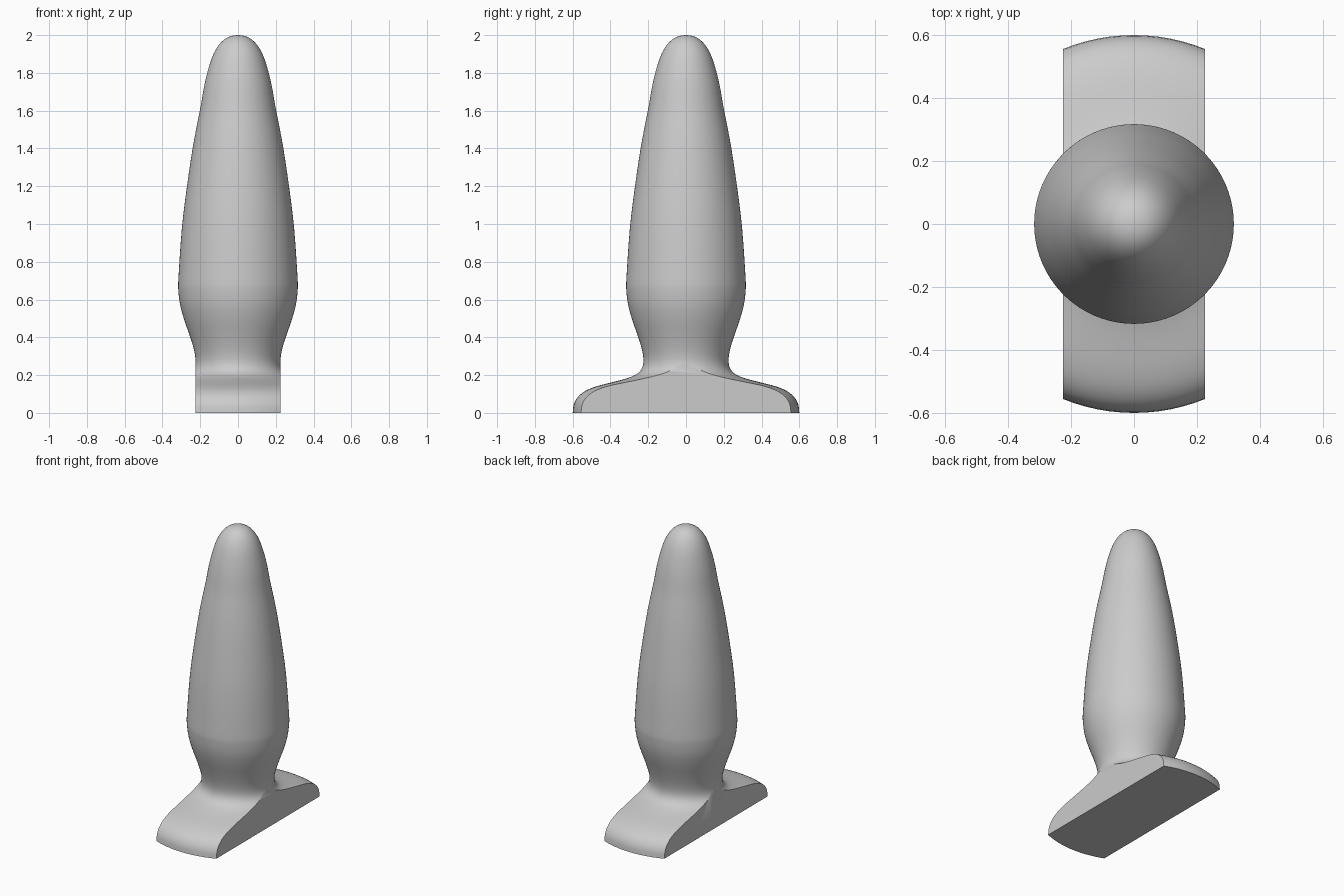
import bpy, bmesh, math
from mathutils import Vector

if "Cube" in bpy.data.objects:
    bpy.data.objects.remove(bpy.data.objects["Cube"], do_unlink=True)

HALF_WIDTH = 0.226   # half width of the trimmed base
NECK_Z = 0.27

# Radius and height pairs from base rim to tip
PROFILE = [(0.6, 0), (0.594, 0.045), (0.572, 0.085), (0.53, 0.118), (0.47, 0.142),
           (0.40, 0.16), (0.33, 0.178), (0.27, 0.2), (0.238, 0.228), (0.225, 0.27),
           (0.232, 0.33), (0.256, 0.41), (0.284, 0.49), (0.306, 0.57), (0.316, 0.65),
           (0.315, 0.72), (0.297, 0.98), (0.27, 1.2), (0.237, 1.42), (0.2, 1.61),
           (0.181, 1.72), (0.16, 1.81), (0.134, 1.89), (0.1, 1.95), (0.055, 1.988), (0, 2)]


def smooth_path(points, steps=3):
    """Catmull-Rom curve through the points."""
    pts = [Vector((r, 0, z)) for r, z in points]
    ext = [2 * pts[0] - pts[1]] + pts + [Vector((-pts[-2].x, 0, pts[-2].z))]
    path = []
    for a, b, c, d in zip(ext, ext[1:], ext[2:], ext[3:]):
        for i in range(steps):
            t = i / steps
            path.append(b + 0.5 * t * (c - a + t * (2 * a - 5 * b + 4 * c - d
                                                   + t * (3 * (b - c) + d - a))))
    return path + [pts[-1]]


# Turned body with a flat underside
bm = bmesh.new()
path = [Vector((0, 0, 0))] + smooth_path(PROFILE)
verts = [bm.verts.new(p) for p in path]
edges = [bm.edges.new(pair) for pair in zip(verts, verts[1:])]
bmesh.ops.spin(bm, geom=verts + edges, cent=(0, 0, 0), axis=(0, 0, 1),
               angle=math.tau, steps=96, use_merge=True)
bmesh.ops.remove_doubles(bm, verts=bm.verts, dist=0.0002)

# Trim both sides of the base and cap the cuts
for side in (1, -1):
    faces = [f for f in bm.faces if f.calc_center_median().z < NECK_Z]
    geom = list({e for f in faces for e in f.edges} | {v for f in faces for v in f.verts}) + faces
    bmesh.ops.bisect_plane(bm, geom=geom, plane_co=(side * HALF_WIDTH, 0, 0),
                           plane_no=(side, 0, 0), clear_outer=True)
    rim = [e for e in bm.edges if e.is_boundary]
    bmesh.ops.holes_fill(bm, edges=rim, sides=0)
bmesh.ops.recalc_face_normals(bm, faces=bm.faces)

mesh = bpy.data.meshes.new("tapered_body")
bm.to_mesh(mesh)
bm.free()
body = bpy.data.objects.new("tapered_body", mesh)
bpy.context.collection.objects.link(body)

# Plain grey material
grey = bpy.data.materials.new("light_grey")
grey.use_nodes = True
colour = (0.6, 0.6, 0.6, 1)
grey.diffuse_color = colour
grey.node_tree.nodes["Principled BSDF"].inputs["Base Color"].default_value = colour
mesh.materials.append(grey)

# Smooth surface with sharp base edges
bpy.ops.object.select_all(action='DESELECT')
body.select_set(True)
bpy.context.view_layer.objects.active = body
bpy.ops.object.shade_smooth_by_angle(angle=math.radians(35))
